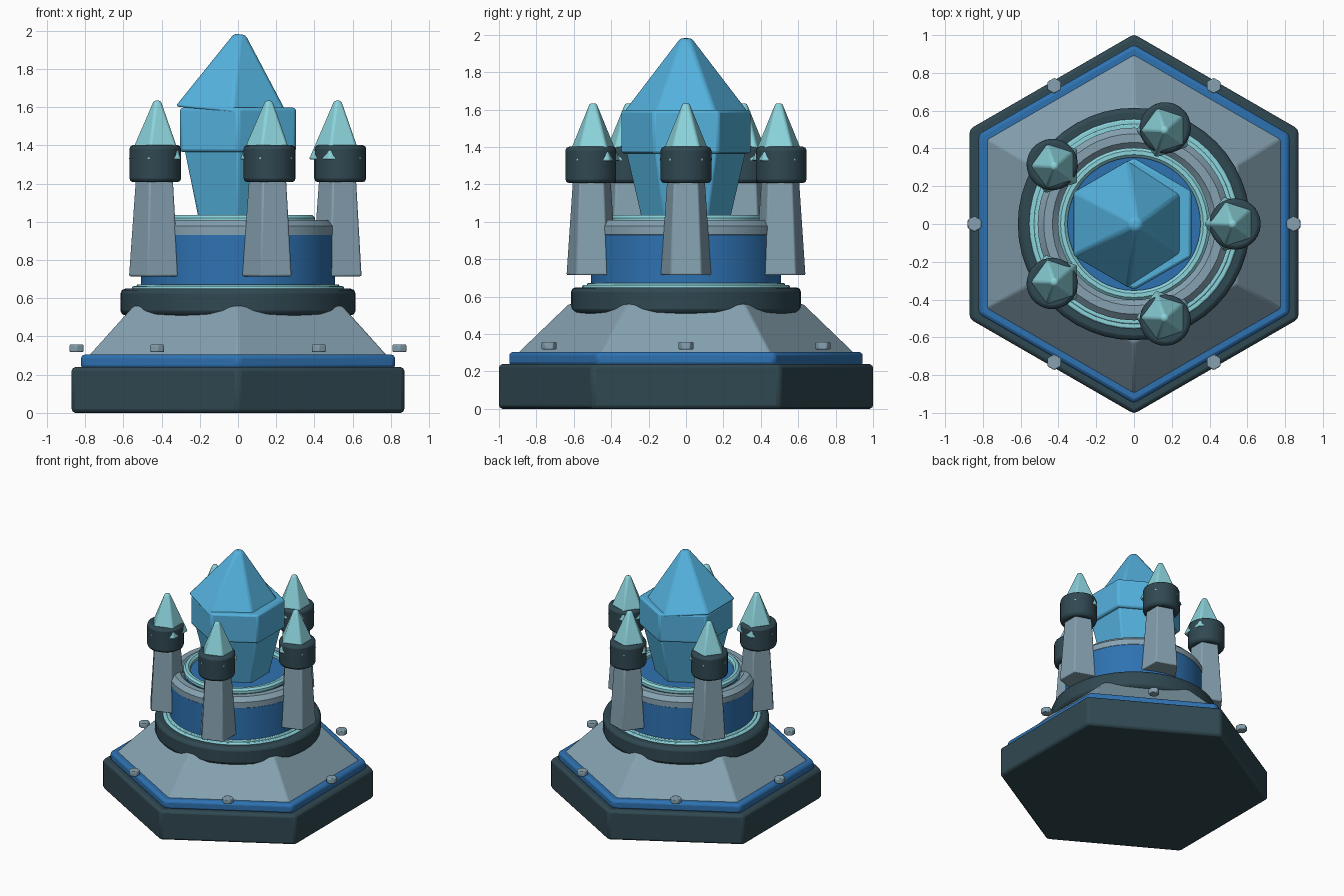
import bpy, bmesh, math
from mathutils import Matrix, Vector

if "Cube" in bpy.data.objects:
    bpy.data.objects.remove(bpy.data.objects["Cube"])


def material(name, r, g, b):
    lin = [(c / 255 / 12.92 if c < 11 else ((c / 255 + 0.055) / 1.055) ** 2.4) for c in (r, g, b)]
    m = bpy.data.materials.new(name)
    m.diffuse_color = (*lin, 1)
    m.use_nodes = True
    m.node_tree.nodes["Principled BSDF"].inputs["Base Color"].default_value = m.diffuse_color
    return m


DARK = material("dark_slate", 48, 72, 81)
BLUE = material("deep_blue", 46, 114, 178)
STONE = material("grey_stone", 134, 162, 177)
CYAN = material("pale_cyan", 140, 212, 220)
CRYSTAL = material("crystal_blue", 84, 178, 222)


def finish(obj, mat, bevel=0.0, segments=2):
    obj.data.materials.append(mat)
    if bevel:
        mod = obj.modifiers.new("bevel", 'BEVEL')
        mod.width = bevel
        mod.segments = segments
        mod.limit_method = 'ANGLE'
        mod.angle_limit = math.radians(25)
    bpy.ops.object.select_all(action='DESELECT')
    bpy.context.view_layer.objects.active = obj
    obj.select_set(True)
    bpy.ops.object.shade_smooth_by_angle(angle=math.radians(35))
    return obj


def frustum(name, sides, r0, r1, z0, z1, mat, bevel=0.0, turn=0.0, at=(0, 0), tilt=0.0):
    """Prism or tapered prism whose first corner points along the angle `turn`."""
    bm = bmesh.new()
    rings = []
    for r, z in ((r0, 0), (r1, z1 - z0)):
        rings.append([bm.verts.new((r * math.cos(turn + math.tau * i / sides),
                                    r * math.sin(turn + math.tau * i / sides), z))
                      for i in range(sides)])
    low, high = rings
    bm.faces.new(low[::-1])
    bm.faces.new(high)
    for i in range(sides):
        j = (i + 1) % sides
        bm.faces.new((low[i], low[j], high[j], high[i]))
    bm.transform(Matrix.Translation(Vector((*at, z0))) @ Matrix.Rotation(tilt, 4, 'Y'))
    mesh = bpy.data.meshes.new(name)
    bm.to_mesh(mesh)
    bm.free()
    obj = bpy.data.objects.new(name, mesh)
    bpy.context.collection.objects.link(obj)
    return finish(obj, mat, bevel)


def ring(name, radius, tube, z, mat, tube_sides=8):
    bpy.ops.mesh.primitive_torus_add(major_radius=radius, minor_radius=tube, location=(0, 0, z),
                                     major_segments=48, minor_segments=tube_sides)
    obj = bpy.context.object
    obj.name = name
    # turn the tube so that it has a flat top and a flat outer side
    s = math.pi / tube_sides
    for v in obj.data.vertices:
        d = math.hypot(v.co.x, v.co.y)
        a, b = d - radius, v.co.z
        new = radius + (a * math.cos(s) - b * math.sin(s)) / math.cos(s)
        v.co = (v.co.x * new / d, v.co.y * new / d, (a * math.sin(s) + b * math.cos(s)) / math.cos(s))
    return finish(obj, mat)


UP = math.pi / 2

# Hexagonal plinth with sloping stone roof
frustum("plinth", 6, 1.005, 1.005, 0, 0.24, DARK, 0.02, UP)
frustum("plinth_trim", 6, 0.95, 0.95, 0.23, 0.305, BLUE, 0.02, UP)
frustum("stone_slope", 6, 0.905, 0.63, 0.295, 0.56, STONE, 0.01, UP)

# Small floating studs around the plinth
for i in range(6):
    a = math.tau * i / 6
    frustum(f"stud_{i + 1}", 6, 0.042, 0.042, 0.318, 0.358, STONE, 0.006, UP,
            (0.845 * math.cos(a), 0.845 * math.sin(a)))

# Round drum with its collars
frustum("drum_collar", 48, 0.615, 0.615, 0.51, 0.65, DARK, 0.025)
frustum("collar_trim", 48, 0.555, 0.555, 0.63, 0.663, CYAN, 0.008)
frustum("collar_trim_step", 48, 0.53, 0.53, 0.65, 0.672, CYAN, 0.006)
frustum("drum", 48, 0.508, 0.508, 0.64, 0.95, BLUE)
ring("drum_rim", 0.455, 0.055, 0.955, STONE)
frustum("drum_floor", 48, 0.38, 0.38, 0.94, 1.0, BLUE)
ring("rim_trim", 0.378, 0.026, 1.01, CYAN)

# Five towers: tapered five-sided shaft, round cap, pointed roof
for i in range(5):
    a = math.tau * i / 5
    c, s = math.cos(a), math.sin(a)
    frustum(f"tower_shaft_{i + 1}", 5, 0.144, 0.107, 0.715, 1.24, STONE, 0.008, a + math.pi,
            (0.53 * c, 0.53 * s))
    frustum(f"tower_cap_{i + 1}", 24, 0.136, 0.136, 1.207, 1.402, DARK, 0.02, a,
            (0.535 * c, 0.535 * s))
    frustum(f"tower_roof_{i + 1}", 5, 0.155, 0.022, 1.325, 1.634, CYAN, 0.011, a + math.pi,
            (0.522 * c, 0.522 * s))

# Large hexagonal crystal with a slightly tilted tip
frustum("crystal_stem", 6, 0.232, 0.325, 0.99, 1.39, CRYSTAL, 0.01, UP)
frustum("crystal_band", 6, 0.35, 0.35, 1.365, 1.597, CRYSTAL, 0.015, UP)
frustum("crystal_tip", 6, 0.345, 0.035, 1.575, 1.983, CRYSTAL, 0.015, UP, (-0.03, 0), math.radians(5.5))
